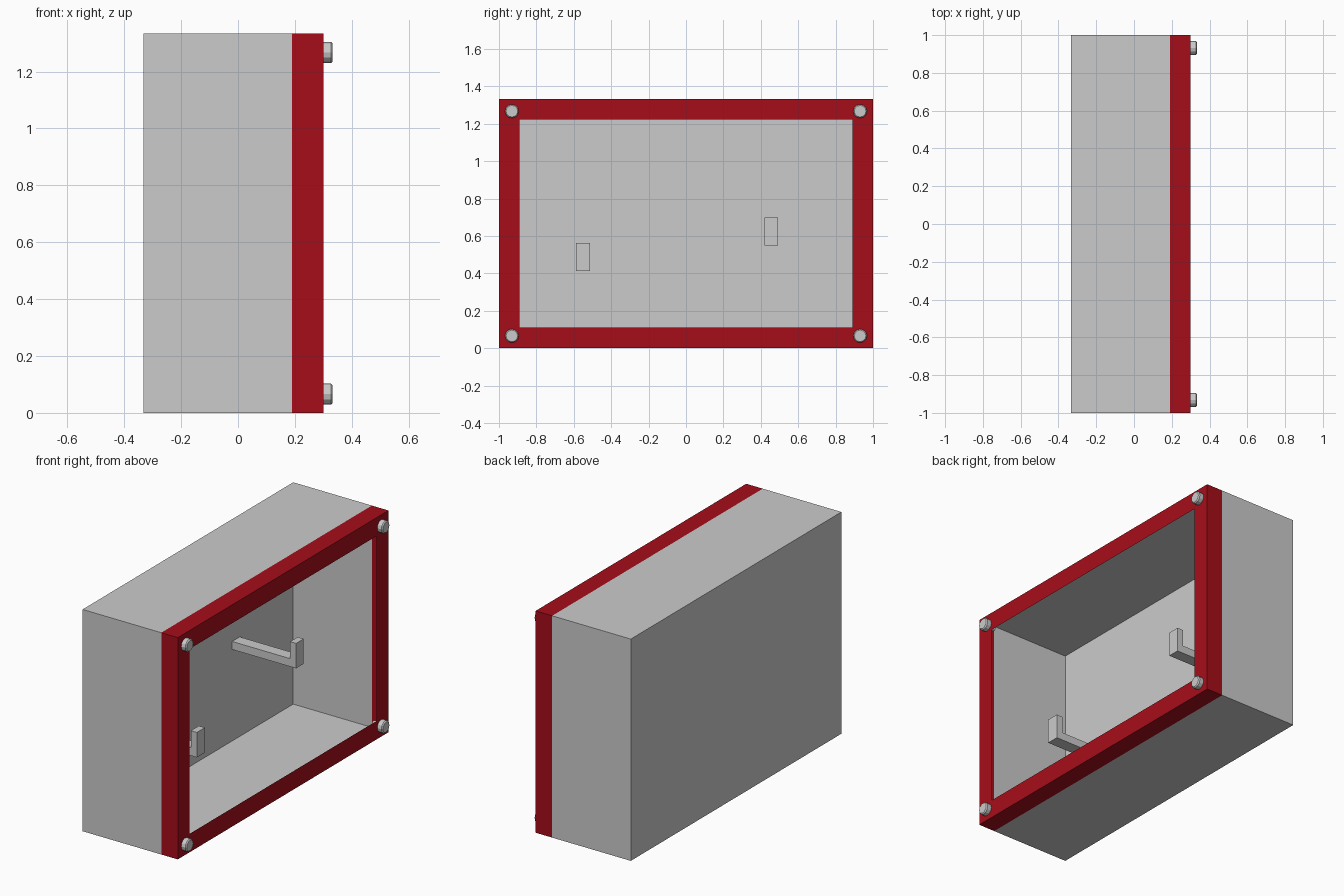
import bpy, bmesh, math
from mathutils import Matrix

if "Cube" in bpy.data.objects:
    bpy.data.objects.remove(bpy.data.objects["Cube"])

XB, XS, XF = -0.333, 0.19, 0.30   # back wall, seam, frame face
H = 1.333


def ring(bm, x, inset=0.0):
    """Rectangular vertex loop in the yz plane."""
    y, z0, z1 = 1 - inset, inset, H - inset
    return [bm.verts.new((x, a, b)) for a, b in ((-y, z0), (y, z0), (y, z1), (-y, z1))]


def bridge(bm, a, b):
    n = len(a)
    for i in range(n):
        j = (i + 1) % n
        bm.faces.new((a[i], a[j], b[j], b[i]))


def finish(bm, name, mat=None, fix=False):
    if fix:
        bmesh.ops.recalc_face_normals(bm, faces=bm.faces[:])
    me = bpy.data.meshes.new(name)
    bm.to_mesh(me)
    bm.free()
    if mat:
        me.materials.append(mat)
    ob = bpy.data.objects.new(name, me)
    bpy.context.collection.objects.link(ob)
    return ob


red = bpy.data.materials.new("red_paint")
red.diffuse_color = (0.38, 0.004, 0.01, 1)
red.use_nodes = True
red.node_tree.nodes["Principled BSDF"].inputs["Base Color"].default_value = red.diffuse_color

# Thin sheet box, open to +x
bm = bmesh.new()
back, rim = ring(bm, XB), ring(bm, XS)
bridge(bm, back, rim)
bm.faces.new(back[::-1])
finish(bm, "case_shell")

# Red frame: outer flange folded onto a front border
bm = bmesh.new()
seam, outer, inner = ring(bm, XS), ring(bm, XF), ring(bm, XF, 0.111)
bridge(bm, seam, outer)
bridge(bm, outer, inner)
finish(bm, "front_frame", red)


# Hooks: L profile in xz, extruded along y
def hook(name, x1, y0, y1, z0):
    t, a, h = 0.04, 0.048, 0.15
    prof = [(XB, z0), (x1, z0), (x1, z0 + h), (x1 - t, z0 + h), (x1 - t, z0 + a), (XB, z0 + a)]
    bm = bmesh.new()
    f = bm.faces.new([bm.verts.new((x, y0, z)) for x, z in prof])
    ext = bmesh.ops.extrude_face_region(bm, geom=[f], use_keep_orig=True)
    new = [v for v in ext["geom"] if isinstance(v, bmesh.types.BMVert)]
    bmesh.ops.translate(bm, verts=new, vec=(0, y1 - y0, 0))
    finish(bm, name, fix=True)


hook("hook_upper", 0.092, 0.42, 0.492, 0.55)
hook("hook_lower", 0.138, -0.588, -0.512, 0.412)


# Corner bolts: chamfered head and a shank reaching inside
def bolt(name, y, z):
    bm = bmesh.new()
    prev = None
    for x, r in ((0.25, 0.018), (XF, 0.018), (XF, 0.037), (0.327, 0.037), (0.333, 0.031)):
        loop = []
        for i in range(12):
            t = math.tau * i / 12
            loop.append(bm.verts.new((x, y + r * math.cos(t), z + r * math.sin(t))))
        if prev:
            bridge(bm, prev, loop)
        else:
            bm.faces.new(loop[::-1])
        prev = loop
    bm.faces.new(prev)
    finish(bm, name, fix=True)


for sy, side in ((-1, "left"), (1, "right")):
    for z, level in ((0.066, "lower"), (H - 0.066, "upper")):
        bolt(f"bolt_{level}_{side}", sy * 0.931, z)
